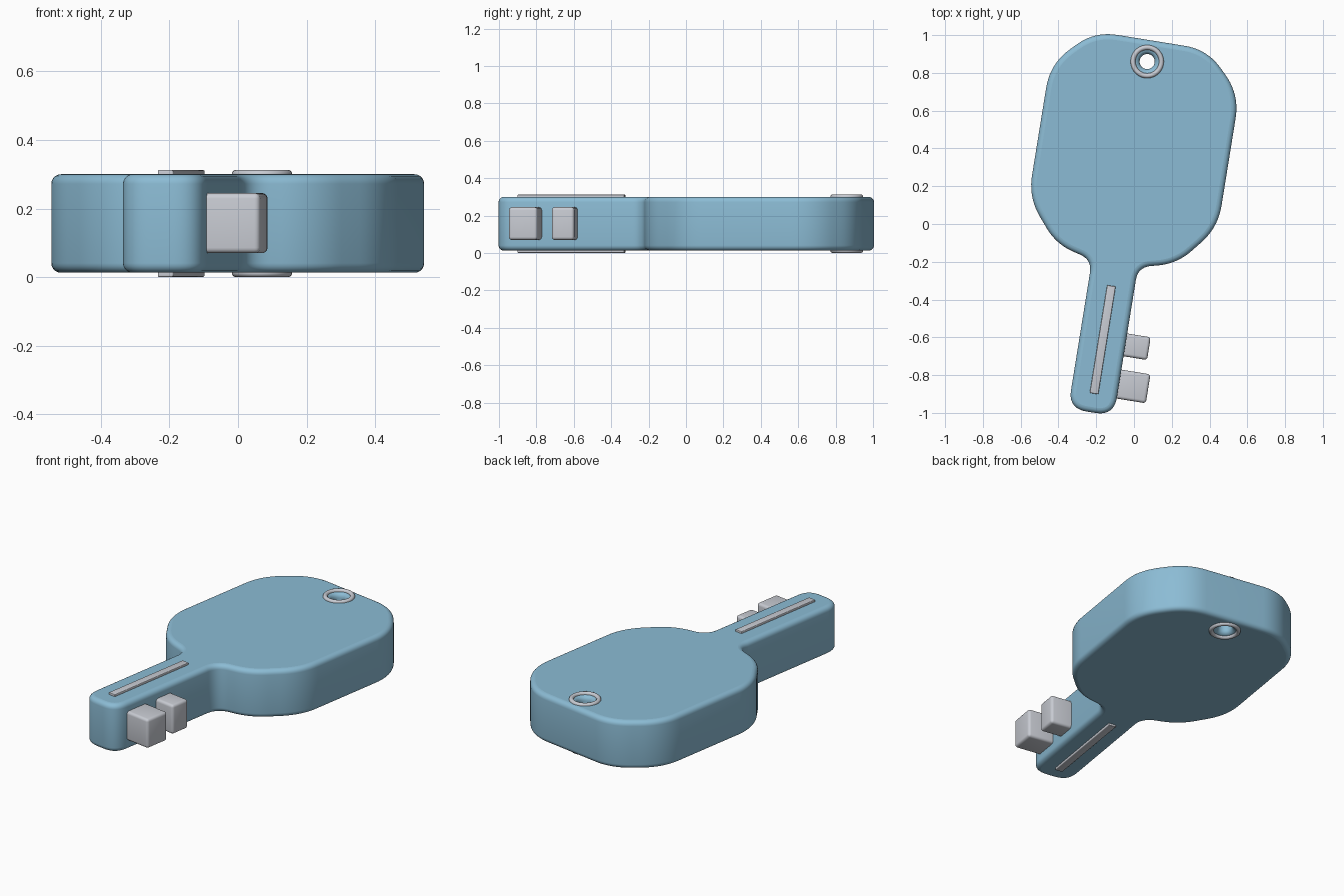
import bpy, bmesh, math
from mathutils import Matrix, Vector

cube = bpy.data.objects.get("Cube")
if cube:
    bpy.data.objects.remove(cube)

# The whole key lies turned a little clockwise
PLACE = Matrix.Rotation(-0.16, 4, "Z") @ Matrix.Translation((-0.066, 0, 0))
MID_Z, HALF_Z = 0.1565, 0.1435
HOLE = Vector((-0.002, 0.86))


def material(name, color):
    m = bpy.data.materials.new(name)
    m.use_nodes = True
    m.diffuse_color = (*color, 1)
    m.node_tree.nodes["Principled BSDF"].inputs["Base Color"].default_value = (*color, 1)
    return m


blue = material("soft blue", (0.26, 0.50, 0.66))
grey = material("light grey", (0.58, 0.60, 0.65))


def activate(ob):
    bpy.ops.object.select_all(action="DESELECT")
    ob.select_set(True)
    bpy.context.view_layer.objects.active = ob


def add(name, data, mat):
    ob = bpy.data.objects.new(name, data)
    bpy.context.collection.objects.link(ob)
    data.materials.append(mat)
    ob.matrix_world = PLACE
    return ob


def smooth(ob):
    activate(ob)
    bpy.ops.object.shade_smooth_by_angle(angle=math.radians(35))


def rounded(corners, steps=10):
    """Polygon with every corner eased by a curve of the given cut length."""
    pts = []
    for i, (x, y, cut) in enumerate(corners):
        p = Vector((x, y))
        before = Vector(corners[i - 1][:2])
        after = Vector(corners[(i + 1) % len(corners)][:2])
        a = p + (before - p).normalized() * cut
        b = p + (after - p).normalized() * cut
        for k in range(steps + 1):
            t = k / steps
            pts.append(a * (1 - t) ** 2 + p * 2 * t * (1 - t) + b * t * t)
    return pts


def box(name, x0, x1, y0, y1, z0, z1, bevel):
    bm = bmesh.new()
    bmesh.ops.create_cube(bm, size=1)
    bmesh.ops.scale(bm, vec=(x1 - x0, y1 - y0, z1 - z0), verts=bm.verts)
    bmesh.ops.translate(bm, vec=((x0 + x1) / 2, (y0 + y1) / 2, (z0 + z1) / 2), verts=bm.verts)
    bmesh.ops.bevel(bm, geom=bm.edges[:], offset=bevel, segments=4, profile=0.5, affect="EDGES")
    me = bpy.data.meshes.new(name)
    bm.to_mesh(me)
    bm.free()
    smooth(add(name, me, grey))


# Key body: mirrored half outline with a hole, extruded with round edges
half = [(0.301, 0.974, 0.12), (0.508, 0.767, 0.13), (0.508, 0.05, 0.12),
        (0.323, -0.172, 0.10), (0.123, -0.222, 0.07), (0.123, -1.02, 0.10)]
outline = rounded(half + [(-x, y, c) for x, y, c in reversed(half)])
ring_hole = [HOLE + Vector((math.cos(t), math.sin(t))) * 0.04
             for t in (math.tau * k / 40 for k in range(40))]
curve = bpy.data.curves.new("key_body", "CURVE")
curve.dimensions = "2D"
curve.fill_mode = "BOTH"
for pts in (outline, ring_hole):
    spline = curve.splines.new("POLY")
    spline.points.add(len(pts) - 1)
    for sp, p in zip(spline.points, pts):
        sp.co = (p.x, p.y, 0, 1)
    spline.use_cyclic_u = True
ROUND = 0.028
curve.bevel_depth = ROUND
curve.bevel_resolution = 4
curve.offset = -ROUND
curve.extrude = HALF_Z - ROUND
body = add("key_body", curve, blue)
body.matrix_world = PLACE @ Matrix.Translation((0, 0, MID_Z))
activate(body)
bpy.ops.object.convert(target="MESH")
smooth(bpy.context.object)

# Teeth on the left side of the shaft
box("upper_tooth", 0.08, 0.249, -0.70, -0.578, 0.07, 0.245, 0.016)
box("lower_tooth", 0.08, 0.279, -0.927, -0.772, 0.07, 0.245, 0.016)

# Inlaid strips and hole rims on both faces
for side, sign in (("top", 1), ("bottom", -1)):
    z = MID_Z + sign * HALF_Z
    box(side + "_strip", -0.023, 0.023, -0.92, -0.342, z - 0.012, z + 0.012, 0.004)
    bpy.ops.mesh.primitive_torus_add(major_radius=0.075, minor_radius=0.013,
                                     major_segments=40, minor_segments=12)
    rim = bpy.context.object
    rim.name = side + "_hole_rim"
    rim.data.materials.append(grey)
    rim.matrix_world = PLACE @ Matrix.Translation((HOLE.x, HOLE.y, z))
    smooth(rim)
